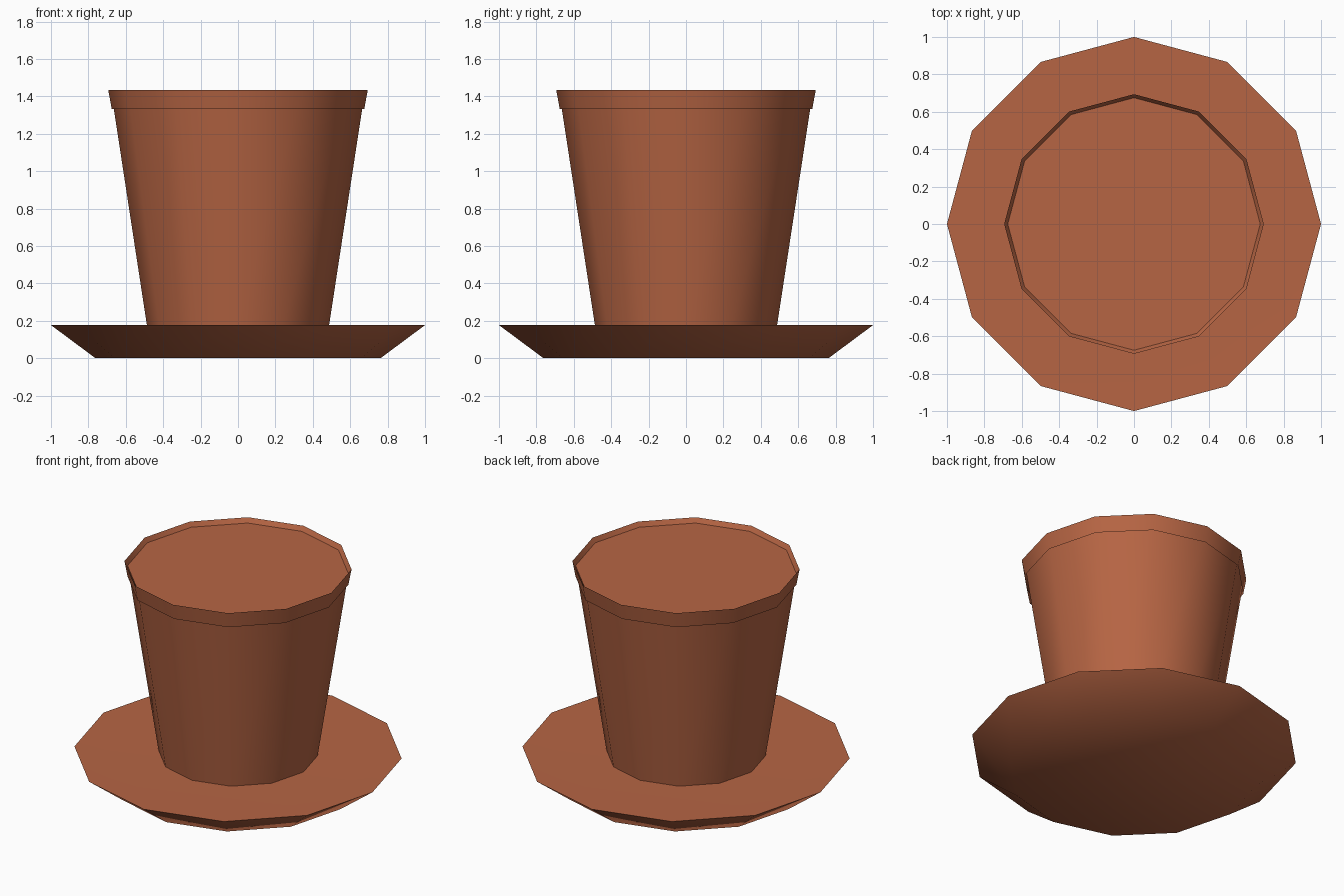
import bpy, bmesh, math

if "Cube" in bpy.data.objects:
    bpy.data.objects.remove(bpy.data.objects["Cube"])

SIDES = 12

# Terracotta for all parts
clay = bpy.data.materials.new("terracotta")
clay.diffuse_color = (0.47, 0.130, 0.057, 1)
clay.use_nodes = True
clay.node_tree.nodes["Principled BSDF"].inputs["Base Color"].default_value = clay.diffuse_color


def turned(name, profile, cap_start=False, cap_end=False):
    """Spin (radius, height) points listed from bottom to top into 12 sides."""
    bm = bmesh.new()
    rings = []
    for r, z in profile:
        rings.append([bm.verts.new((r * math.cos(2 * math.pi * i / SIDES),
                                    r * math.sin(2 * math.pi * i / SIDES), z))
                      for i in range(SIDES)])
    for low, high in zip(rings, rings[1:]):
        for i in range(SIDES):
            j = (i + 1) % SIDES
            bm.faces.new((low[i], low[j], high[j], high[i]))
    if cap_start:
        bm.faces.new(rings[0][::-1])
    if cap_end:
        bm.faces.new(rings[-1])
    mesh = bpy.data.meshes.new(name)
    bm.to_mesh(mesh)
    bm.free()
    mesh.materials.append(clay)
    obj = bpy.data.objects.new(name, mesh)
    bpy.context.collection.objects.link(obj)
    bpy.ops.object.select_all(action='DESELECT')
    obj.select_set(True)
    bpy.context.view_layer.objects.active = obj
    bpy.ops.object.shade_smooth_by_angle(angle=math.radians(40))
    return obj


# Saucer with sloping side and flat top
turned("saucer", [(0.762, 0.0), (1.0, 0.177), (0.815, 0.176)], True, True)

# Tapered pot body, closed on top
turned("pot_body", [(0.487, 0.176), (0.675, 1.405)], False, True)

# Overhanging rim band, open underneath, folding in to the pot top
turned("pot_rim", [(0.675, 1.332), (0.694, 1.435), (0.675, 1.405)])
